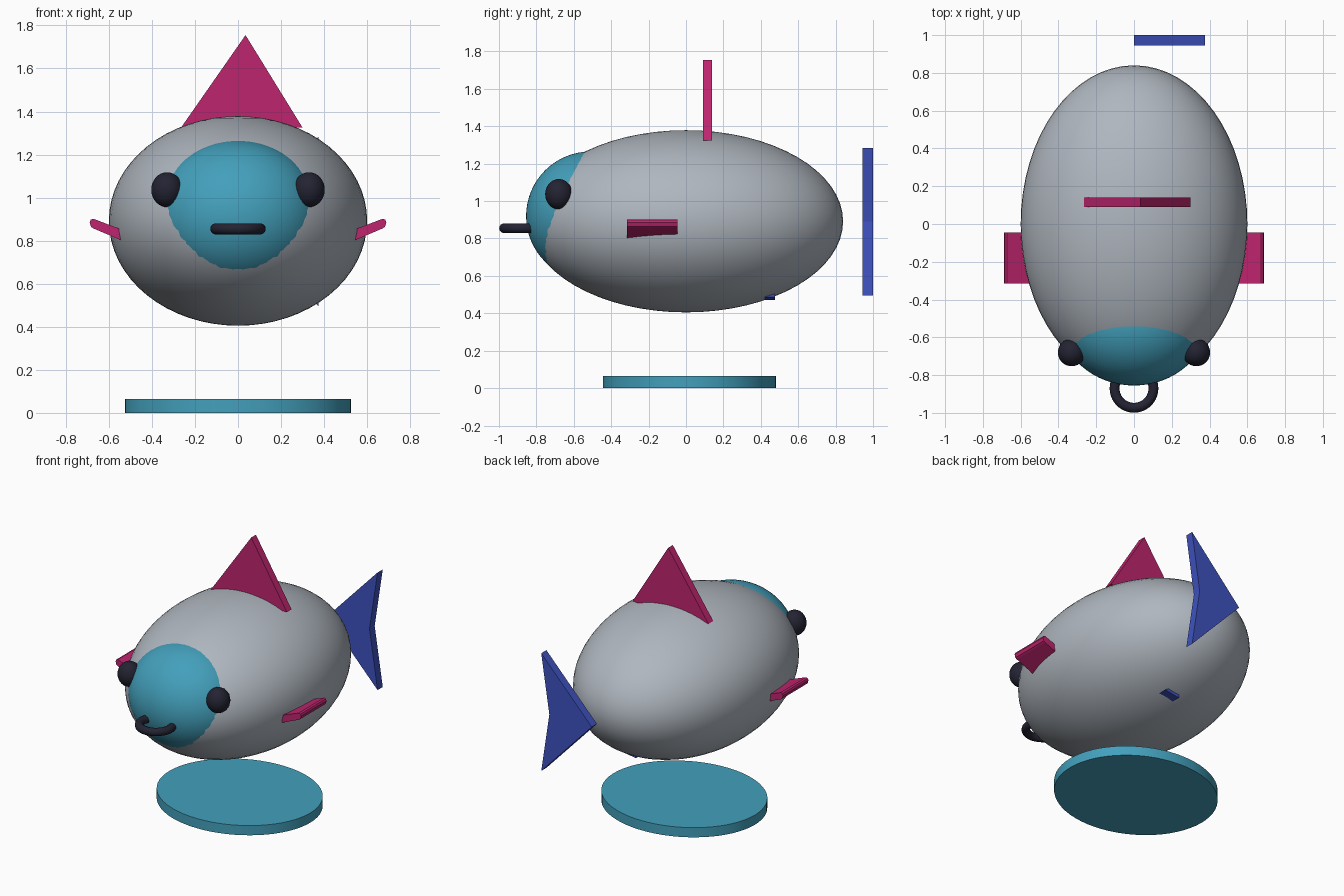
import bpy, bmesh, math

if "Cube" in bpy.data.objects:
    bpy.data.objects.remove(bpy.data.objects["Cube"])


def material(name, rgb):
    m = bpy.data.materials.new(name)
    m.diffuse_color = (*rgb, 1.0)
    m.use_nodes = True
    m.node_tree.nodes["Principled BSDF"].inputs["Base Color"].default_value = m.diffuse_color
    return m


GREY = material("silver_grey", (0.43, 0.47, 0.52))
TEAL = material("teal", (0.056, 0.35, 0.50))
PINK = material("magenta", (0.515, 0.018, 0.156))
BLUE = material("deep_blue", (0.048, 0.084, 0.515))
DARK = material("near_black", (0.017, 0.017, 0.033))


def finish(obj, name, mat, smooth=True):
    obj.name = name
    obj.data.materials.append(mat)
    if smooth:
        bpy.ops.object.shade_smooth_by_angle(angle=math.radians(35))
    return obj


def ellipsoid(name, mat, centre, radii, segments=64, rings=32):
    bpy.ops.mesh.primitive_uv_sphere_add(segments=segments, ring_count=rings,
                                         radius=1, location=centre)
    obj = bpy.context.object
    obj.scale = radii
    bpy.ops.object.transform_apply(location=False, rotation=False, scale=True)
    return finish(obj, name, mat)


def plate(name, mat, outline, y0, y1):
    """Flat plate with an outline in x and z, extruded from y0 to y1."""
    bm = bmesh.new()
    face = bm.faces.new([bm.verts.new((x, y0, z)) for x, z in outline])
    new = bmesh.ops.extrude_face_region(bm, geom=[face])["geom"]
    bmesh.ops.translate(bm, vec=(0, y1 - y0, 0),
                        verts=[v for v in new if isinstance(v, bmesh.types.BMVert)])
    bmesh.ops.recalc_face_normals(bm, faces=bm.faces)
    mesh = bpy.data.meshes.new(name)
    bm.to_mesh(mesh)
    bm.free()
    obj = bpy.data.objects.new(name, mesh)
    bpy.context.collection.objects.link(obj)
    return finish(obj, name, mat, smooth=False)


# Body and head
ellipsoid("body", GREY, (0, 0, 0.892), (0.60, 0.84, 0.487))
ellipsoid("head", TEAL, (0, -0.51, 0.92), (0.39, 0.345, 0.345))

# Eyes
for side, label in ((-1, "left"), (1, "right")):
    ellipsoid(label + "_eye", DARK, (side * 0.33, -0.68, 1.037),
              (0.073, 0.073, 0.081), 32, 16)

# Ring mouth
bpy.ops.mesh.primitive_torus_add(major_radius=0.103, minor_radius=0.026,
                                 major_segments=40, minor_segments=14,
                                 location=(0, -0.87, 0.855))
finish(bpy.context.object, "mouth", DARK)

# Dorsal fin
plate("dorsal_fin", PINK, [(-0.265, 1.325), (0.30, 1.325), (0.035, 1.755)], 0.09, 0.14)

# Side fins with chamfered outer ends
FIN = [(0.42, 0.75), (0.672, 0.857), (0.683, 0.864), (0.689, 0.885),
       (0.684, 0.898), (0.672, 0.902), (0.42, 0.805)]
for side, label in ((-1, "left"), (1, "right")):
    plate(label + "_side_fin", PINK, [(side * x, z) for x, z in FIN], -0.315, -0.045)

# Forked tail, set behind the body
plate("tail", BLUE, [(0, 0.89), (0.375, 0.495), (0.315, 0.89), (0.375, 1.285)], 0.945, 1.0)

# Small fin tip under the belly
plate("belly_fin", BLUE, [(0.04, 0.47), (0.15, 0.487), (0.04, 0.56)], 0.41, 0.475)

# Oval base
bpy.ops.mesh.primitive_cylinder_add(vertices=64, radius=1, depth=0.065,
                                    location=(0, 0.018, 0.0325))
base = bpy.context.object
base.scale = (0.525, 0.4625, 1)
bpy.ops.object.transform_apply(location=False, rotation=False, scale=True)
finish(base, "base", TEAL)
